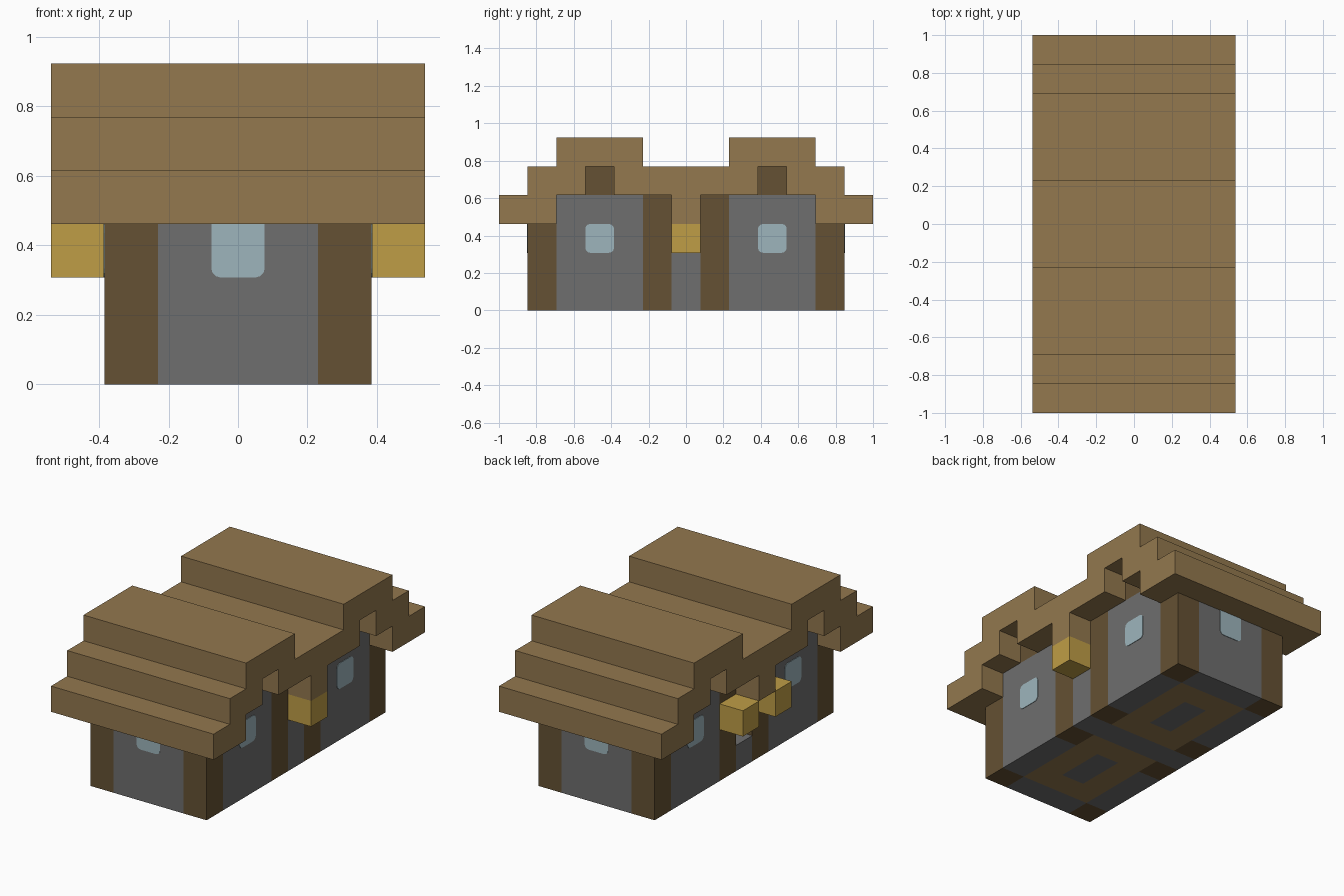
import bpy, bmesh, math
from mathutils import Vector

cube = bpy.data.objects.get("Cube")
if cube:
    bpy.data.objects.remove(cube, do_unlink=True)

U = 2 / 13  # size of one building block


def material(name, rgb):
    """Flat material from a display colour, stored as linear values."""
    lin = [((c / 255 + 0.055) / 1.055) ** 2.4 for c in rgb] + [1]
    mat = bpy.data.materials.new(name)
    mat.use_nodes = True
    mat.diffuse_color = lin
    mat.node_tree.nodes["Principled BSDF"].inputs["Base Color"].default_value = lin
    return mat


PLANK = material("oak planks", (147, 120, 78))
LOG = material("dark log", (101, 81, 51))
STONE = material("grey stone", (110, 110, 110))
GOLD = material("lantern gold", (191, 157, 70))
GLASS = material("pale glass", (157, 181, 188))


def finish(name, bm, mat):
    bmesh.ops.recalc_face_normals(bm, faces=bm.faces)
    mesh = bpy.data.meshes.new(name)
    bm.to_mesh(mesh)
    bm.free()
    mesh.materials.append(mat)
    obj = bpy.data.objects.new(name, mesh)
    bpy.context.collection.objects.link(obj)
    return obj


def prism(name, points, depth, mat):
    """Extrude a closed outline along a vector, in block units."""
    bm = bmesh.new()
    face = bm.faces.new([bm.verts.new(Vector(p) * U) for p in points])
    new = bmesh.ops.extrude_face_region(bm, geom=[face], use_keep_orig=True)["geom"]
    moved = [v for v in new if isinstance(v, bmesh.types.BMVert)]
    bmesh.ops.translate(bm, verts=moved, vec=Vector(depth) * U)
    return finish(name, bm, mat)


def box(name, x, y, z, mat):
    """Box from low and high limits on each axis, in block units."""
    outline = [(x[0], y[0], z[0]), (x[1], y[0], z[0]), (x[1], y[1], z[0]), (x[0], y[1], z[0])]
    return prism(name, outline, (0, 0, z[1] - z[0]), mat)


def span(sign, low, high):
    return tuple(sorted((sign * low, sign * high)))


def window(name, centre, side, up, out, round_top):
    """Thin pane with rounded corners lying on a wall."""
    centre, side, up, out = map(Vector, (centre, side, up, out))
    half, r = 0.5, 0.17
    points = []
    for i, (a, b) in enumerate(((1, 1), (-1, 1), (-1, -1), (1, -1))):
        radius = r if b < 0 or round_top else 0
        for k in range(4 if radius else 1):
            t = math.pi / 2 * (i + k / 3)
            s = a * (half - radius) + radius * math.cos(t)
            h = b * (half - radius) + radius * math.sin(t)
            points.append(centre + side * s + up * h)
    prism(name, points, out * 0.02, GLASS)


# Twin stepped roof: one half of the section, mirrored front to back
upper = [(6.5, 3), (6.5, 4), (5.5, 4), (5.5, 5), (4.5, 5), (4.5, 6), (1.5, 6), (1.5, 5)]
lower = [(0.5, 3), (0.5, 4), (2.5, 4), (2.5, 5), (3.5, 5), (3.5, 4), (4.5, 4), (4.5, 3)]
section = upper + [(-y, z) for y, z in reversed(upper)]
section += [(-y, z) for y, z in reversed(lower)] + lower
prism("roof", [(-3.5, y, z) for y, z in section], (7, 0, 0), PLANK)

# Ground course between the two rooms
box("middle_floor", (-2.5, 2.5), (-0.5, 0.5), (0, 1), STONE)
box("middle_wall", (1.5, 2.5), (-0.5, 0.5), (1, 3), STONE)
box("middle_lantern", (2.5, 3.5), (-0.5, 0.5), (2, 3), GOLD)

for sy, end in ((-1, "front"), (1, "back")):
    # End wall, ridge beam and end window
    box(end + "_wall", (-1.5, 1.5), span(sy, 4.5, 5.5), (0, 3), STONE)
    box(end + "_ridge_beam", (-2.5, 2.5), span(sy, 2.5, 3.5), (4, 5), LOG)
    window(end + "_window", (0, sy * 5.5, 2.5), (1, 0, 0), (0, 0, 1), (0, sy, 0), False)

    # Plank floor framing a stone hearth
    box(end + "_hearth", (-0.5, 0.5), span(sy, 1.5, 3.5), (0, 1), STONE)
    for low, high in ((0.5, 1.5), (3.5, 4.5)):
        box(end + "_floor_end", (-1.5, 1.5), span(sy, low, high), (0, 1), PLANK)

    # Lanterns beside the doorway
    box(end + "_door_lantern", (-3.5, -2.5), span(sy, 0.5, 1.5), (2, 3), GOLD)

    for sx, hand in ((-1, "right"), (1, "left")):
        tag = end + "_" + hand
        wall_x = span(sx, 1.5, 2.5)
        box(tag + "_floor_side", span(sx, 0.5, 1.5), span(sy, 1.5, 3.5), (0, 1), PLANK)
        box(tag + "_side_wall", wall_x, span(sy, 1.5, 4.5), (0, 4), STONE)
        box(tag + "_corner_post", wall_x, span(sy, 4.5, 5.5), (0, 3), LOG)
        box(tag + "_inner_post", wall_x, span(sy, 0.5, 1.5), (0, 4), LOG)
        window(tag + "_window", (sx * 2.5, sy * 3, 2.5), (0, 1, 0), (0, 0, 1), (sx, 0, 0), True)
